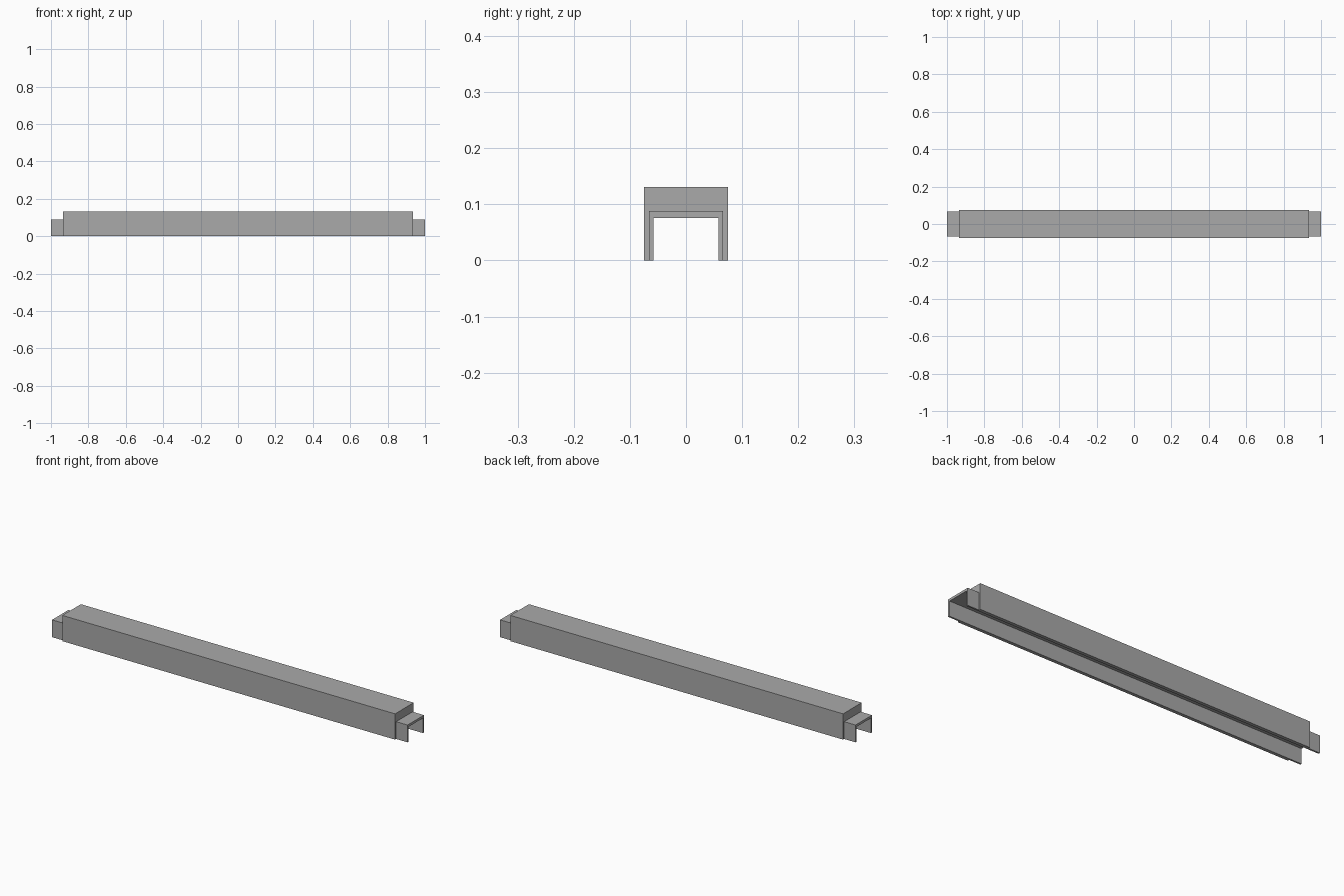
import bpy
import bmesh

cube = bpy.data.objects.get("Cube")
if cube:
    bpy.data.objects.remove(cube, do_unlink=True)

# Single flat grey
grey = bpy.data.materials.new("plain grey")
grey.use_nodes = True
colour = (0.4, 0.4, 0.4, 1)
grey.diffuse_color = colour
grey.node_tree.nodes["Principled BSDF"].inputs["Base Color"].default_value = colour


def channel(name, half_length, outer, top, inner, ceiling):
    """Inverted U section, open below, extruded along x."""
    half = [(outer, top), (outer, 0), (inner, 0), (inner, ceiling)]
    section = half + [(-y, z) for y, z in reversed(half)]
    bm = bmesh.new()
    face = bm.faces.new([bm.verts.new((-half_length, y, z)) for y, z in section])
    swept = bmesh.ops.extrude_face_region(bm, geom=[face], use_keep_orig=True)
    moved = [v for v in swept["geom"] if isinstance(v, bmesh.types.BMVert)]
    bmesh.ops.translate(bm, verts=moved, vec=(2 * half_length, 0, 0))
    bmesh.ops.recalc_face_normals(bm, faces=bm.faces)
    mesh = bpy.data.meshes.new(name)
    bm.to_mesh(mesh)
    bm.free()
    mesh.materials.append(grey)
    obj = bpy.data.objects.new(name, mesh)
    bpy.context.collection.objects.link(obj)
    return obj


# Thick outer beam cover, closed down to the top of the liner
channel("beam_cover", 0.936, 0.0745, 0.131, 0.066, 0.088)

# Thin liner running the full length and showing as a tongue at both ends
channel("inner_channel", 1.0, 0.066, 0.088, 0.0575, 0.076)
